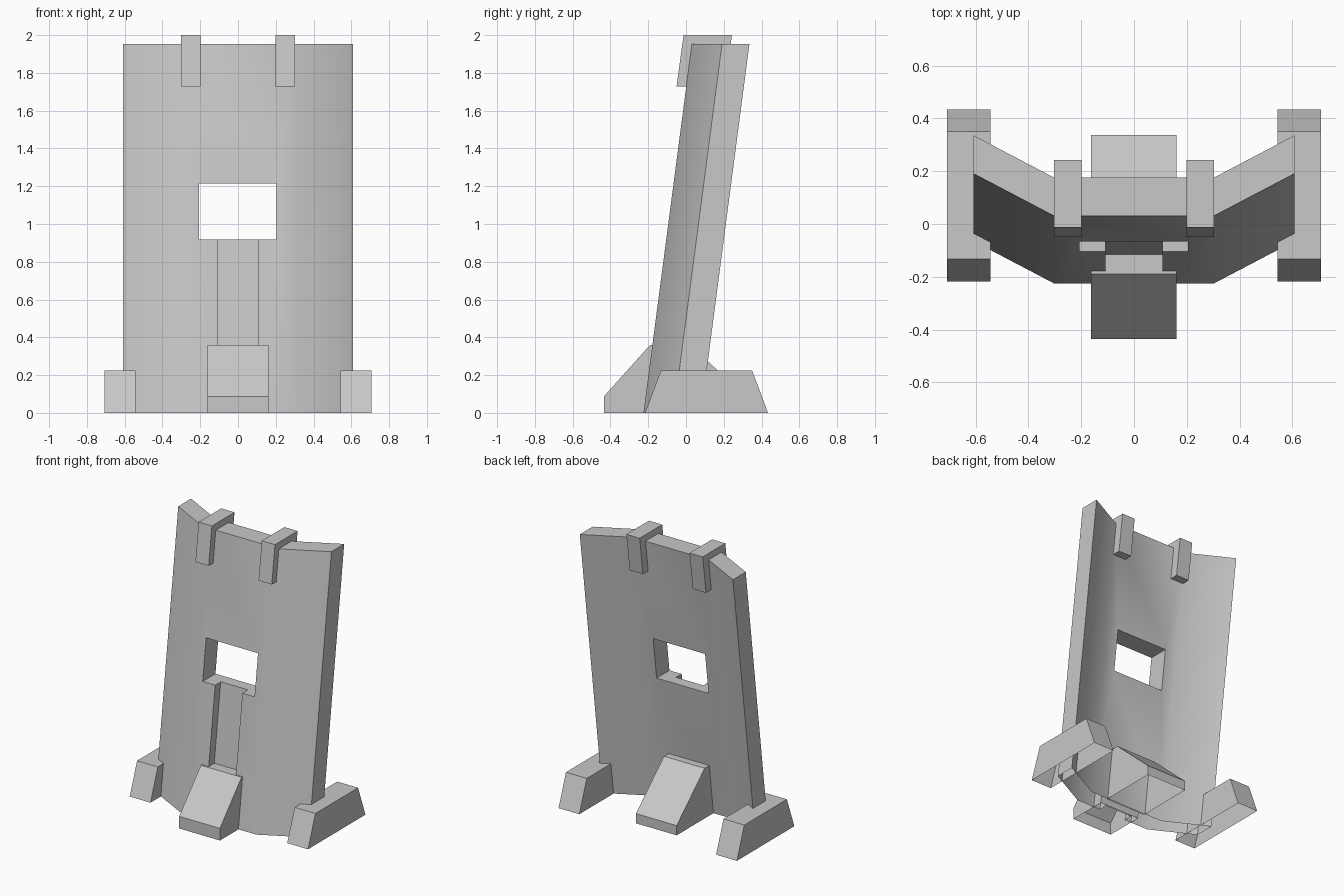
import bpy, bmesh
from mathutils import Vector

cube = bpy.data.objects.get("Cube")
if cube:
    bpy.data.objects.remove(cube, do_unlink=True)

LEAN = 0.131      # backward shift of the wall per unit of height
HEIGHT = 1.953

stone = bpy.data.materials.new("plain_grey")
stone.use_nodes = True
grey = (0.58, 0.58, 0.58, 1)
stone.diffuse_color = grey
stone.node_tree.nodes["Principled BSDF"].inputs["Base Color"].default_value = grey


def extrude(name, points, offset):
    """Closed prism: a flat outline pushed along an offset."""
    bm = bmesh.new()
    face = bm.faces.new([bm.verts.new(p) for p in points])
    result = bmesh.ops.extrude_face_region(bm, geom=[face], use_keep_orig=True)
    moved = [v for v in result["geom"] if isinstance(v, bmesh.types.BMVert)]
    bmesh.ops.translate(bm, vec=Vector(offset), verts=moved)
    bmesh.ops.recalc_face_normals(bm, faces=bm.faces)
    mesh = bpy.data.meshes.new(name)
    bm.to_mesh(mesh)
    bm.free()
    obj = bpy.data.objects.new(name, mesh)
    mesh.materials.append(stone)
    bpy.context.collection.objects.link(obj)
    return obj


def side_prism(name, profile, x0, x1):
    """Prism from a (y, z) profile spanning x0 to x1."""
    return extrude(name, [(x0, y, z) for y, z in profile], (x1 - x0, 0, 0))


def open_bottom(obj):
    """Remove the faces resting on the ground."""
    bm = bmesh.new()
    bm.from_mesh(obj.data)
    ground = [f for f in bm.faces if all(abs(v.co.z) < 0.001 for v in f.verts)]
    bmesh.ops.delete(bm, geom=ground, context="FACES")
    bm.to_mesh(obj.data)
    bm.free()


def cut(obj, cutter):
    mod = obj.modifiers.new("cut", "BOOLEAN")
    mod.operation = "DIFFERENCE"
    mod.solver = "EXACT"
    mod.object = cutter
    bpy.context.view_layer.objects.active = obj
    bpy.ops.object.modifier_apply(modifier=mod.name)
    bpy.data.objects.remove(cutter, do_unlink=True)


# Leaning wall: three-panel section swept up and back
front = [(-0.608, -0.065), (-0.303, -0.225), (0.303, -0.225), (0.608, -0.065)]
section = front + [(x, y + 0.145) for x, y in reversed(front)]
wall = extrude("wall", [(x, y, 0) for x, y in section], (0, LEAN * HEIGHT, HEIGHT))

# Viewing window and the shallow channel below it
cut(wall, side_prism("window_cutter",
                     [(-0.6, 0.917), (0.6, 0.917), (0.6, 1.215), (-0.6, 1.215)], -0.207, 0.205))
floor = -0.225 + 0.063
cut(wall, side_prism("channel_cutter",
                     [(-0.6, -0.1), (floor - 0.1 * LEAN, -0.1), (floor + LEAN, 1.0), (-0.6, 1.0)],
                     -0.108, 0.108))
open_bottom(wall)
bpy.ops.object.select_all(action="DESELECT")
wall.select_set(True)
bpy.context.view_layer.objects.active = wall
bpy.ops.object.shade_smooth_by_angle()

# Central wedge braces
front_brace = side_prism("front_brace", [(-0.435, 0), (-0.435, 0.087), (-0.19, 0.36),
                                         (-0.105, 0.36), (-0.152, 0)], -0.162, 0.161)
back_brace = side_prism("back_brace", [(0.337, 0), (0.337, 0.07), (0.02, 0.36),
                                       (-0.045, 0.36), (-0.09, 0)], -0.162, 0.161)
open_bottom(front_brace)
open_bottom(back_brace)

# Paired side feet and top clamps
foot = [(-0.217, 0), (-0.133, 0.225), (0.35, 0.225), (0.434, 0)]
clamp = [(-0.05, 1.728), (-0.013, 2.0), (0.243, 2.0), (0.206, 1.728)]
for side, sign in (("left", 1), ("right", -1)):
    open_bottom(side_prism(side + "_foot", foot, sign * 0.543, sign * 0.708))
    side_prism(side + "_clamp", clamp, sign * 0.198, sign * 0.303)
